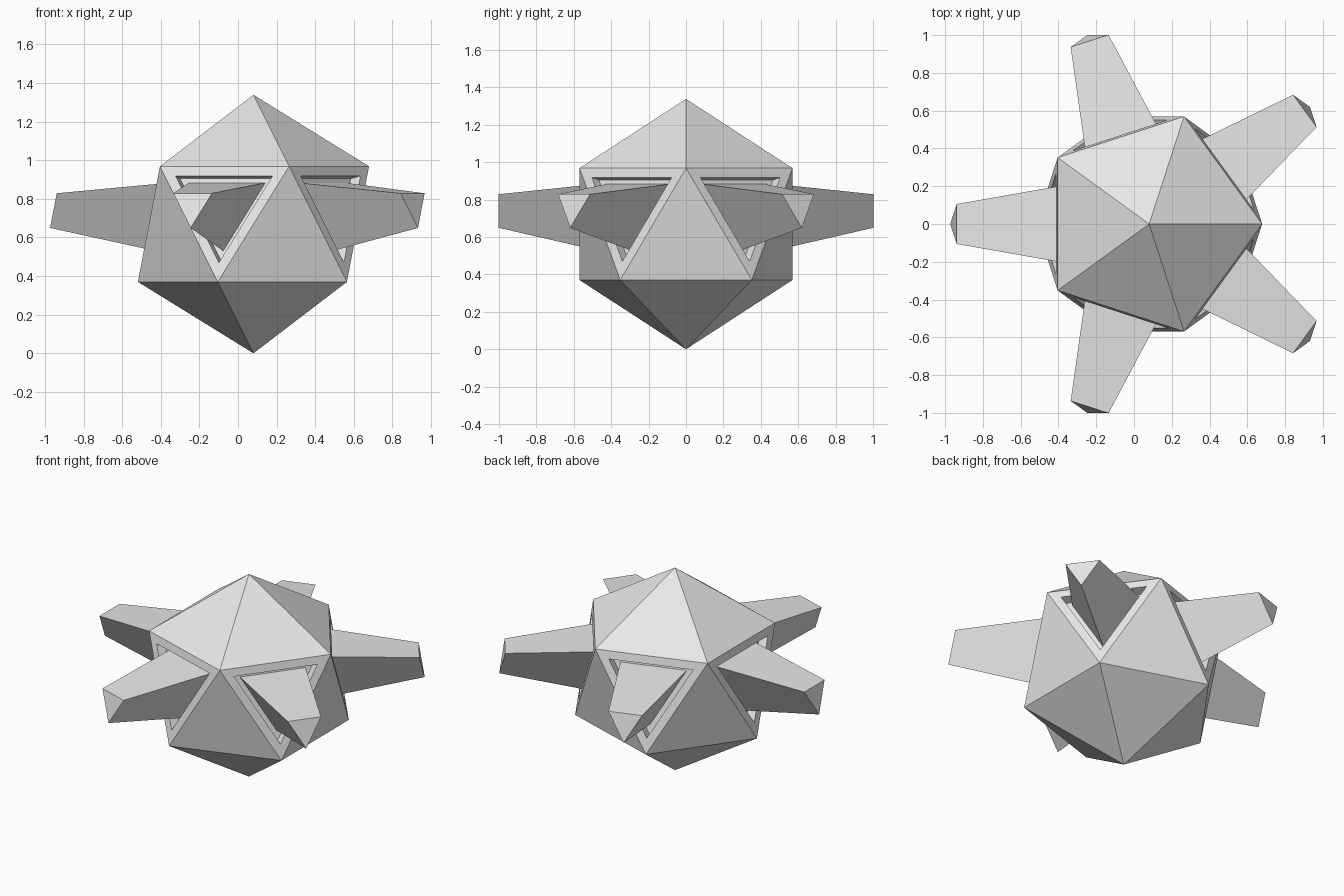
import bpy, bmesh
from mathutils import Vector

if "Cube" in bpy.data.objects:
    bpy.data.objects.remove(bpy.data.objects["Cube"])

CENTRE = Vector((0.08, 0, 0.669))
RADIUS = 0.669
INRADIUS = 0.203          # inner circle of one body facet

grey = bpy.data.materials.new("plain grey")
grey.diffuse_color = (0.8, 0.8, 0.8, 1)
grey.use_nodes = True
grey.node_tree.nodes["Principled BSDF"].inputs["Base Color"].default_value = grey.diffuse_color


def add_object(name, bm):
    bmesh.ops.recalc_face_normals(bm, faces=bm.faces)
    mesh = bpy.data.meshes.new(name)
    bm.to_mesh(mesh)
    bm.free()
    mesh.materials.append(grey)
    obj = bpy.data.objects.new(name, mesh)
    bpy.context.collection.objects.link(obj)
    return obj


# Body: twenty-sided solid standing on one point
body = bmesh.new()
bmesh.ops.create_icosphere(body, subdivisions=1, radius=RADIUS)
bmesh.ops.translate(body, verts=body.verts, vec=CENTRE)
body.normal_update()

# The five side facets that point downwards carry the horns
sockets = [f for f in body.faces if 0.1 < f.normal.z < 0.3]
facets = [([v.co.copy() for v in f.verts], f.calc_center_median().copy(),
           f.normal.copy()) for f in sockets]

# Triangular recess in each of those facets
bmesh.ops.inset_individual(body, faces=sockets, thickness=INRADIUS * 0.25,
                           depth=0, use_even_offset=True)
bmesh.ops.inset_individual(body, faces=sockets, thickness=0.003,
                           depth=-0.06, use_even_offset=True)
add_object("body", body)

# Horns: tapered triangular prisms running level out of the recesses
for i, (corners, mid, normal) in enumerate(facets):
    outward = Vector((normal.x, normal.y, 0)).normalized()
    base_mid = mid - normal * 0.062 + Vector((0, 0, 0.008))
    tip_mid = mid + outward * 0.508
    bm = bmesh.new()
    base = [bm.verts.new(base_mid + (c - mid) * 0.59) for c in corners]
    tip = [bm.verts.new(tip_mid + (c - mid) * 0.30) for c in corners]
    bm.faces.new(base)
    bm.faces.new(tip)
    for a in range(3):
        b = (a + 1) % 3
        bm.faces.new((base[a], base[b], tip[b], tip[a]))
    add_object(f"horn_{i + 1}", bm)
